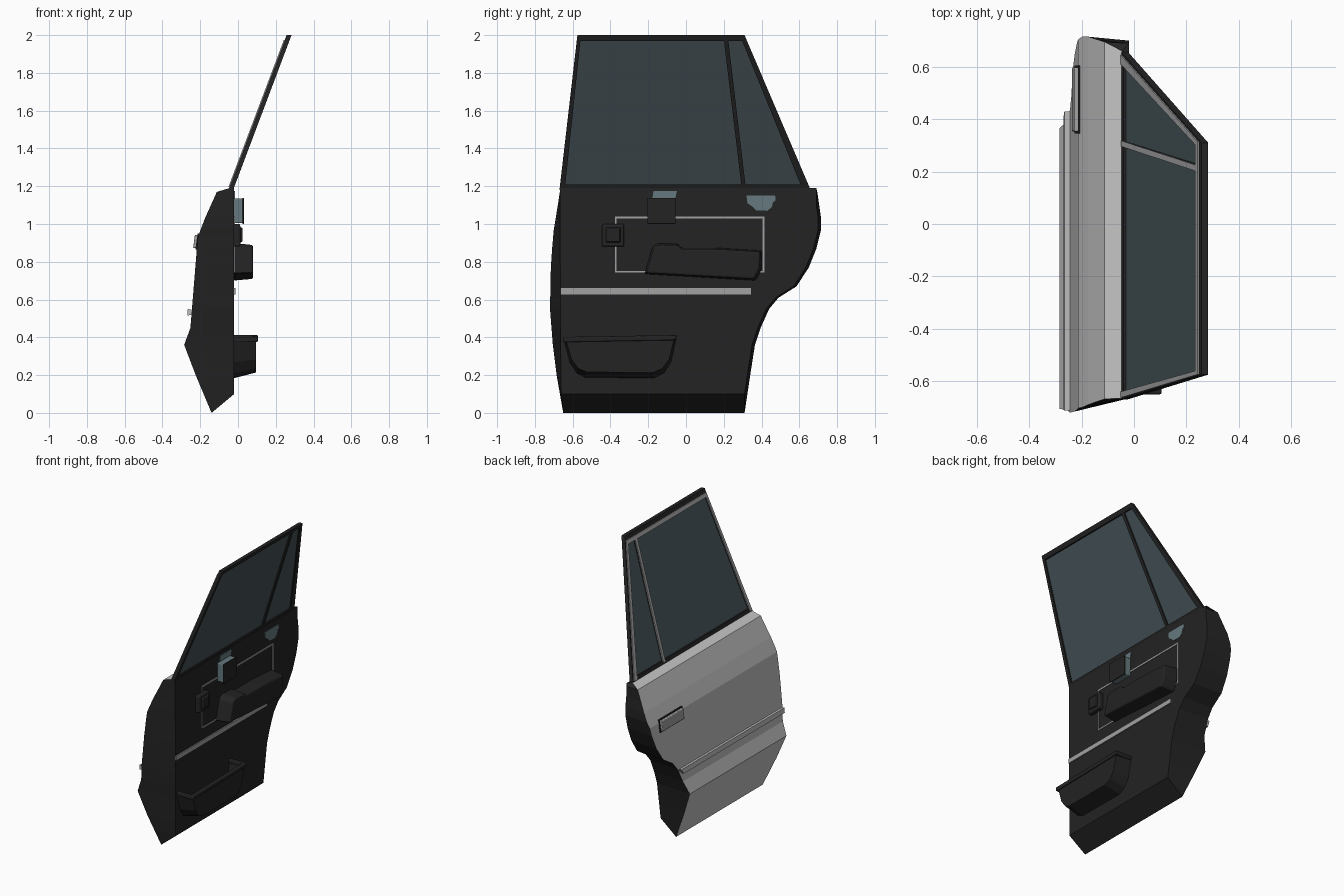
import bpy, bmesh
from mathutils import Vector

if "Cube" in bpy.data.objects:
    bpy.data.objects.remove(bpy.data.objects["Cube"])


def mat(name, c):
    m = bpy.data.materials.new(name)
    m.diffuse_color = (*c, 1)
    m.use_nodes = True
    m.node_tree.nodes["Principled BSDF"].inputs["Base Color"].default_value = m.diffuse_color
    return m


BLACK = mat("black_trim", (0.017, 0.017, 0.017))
SILVER = mat("silver_paint", (0.55, 0.55, 0.55))
GREY = mat("grey_trim", (0.36, 0.36, 0.36))
GLASS = mat("tinted_glass", (0.058, 0.082, 0.092))
METAL = mat("blue_grey_metal", (0.13, 0.19, 0.21))


def finish(name, bm, mats, bevel=0):
    bmesh.ops.remove_doubles(bm, verts=bm.verts, dist=1e-5)
    bmesh.ops.recalc_face_normals(bm, faces=bm.faces)
    me = bpy.data.meshes.new(name)
    bm.to_mesh(me)
    bm.free()
    for m in mats:
        me.materials.append(m)
    ob = bpy.data.objects.new(name, me)
    bpy.context.collection.objects.link(ob)
    if bevel:
        b = ob.modifiers.new("bevel", 'BEVEL')
        b.width, b.segments, b.limit_method, b.angle_limit = bevel, 3, 'ANGLE', 0.6
    return ob


def flat(y, z):
    return 0.0


def window(y, z):
    return -0.035 + (z - 1.19) * 0.377


def prism(name, poly, x0, x1, m, base=flat, taper=(1, 1), anchor=(0, 0), bevel=0, is_open=False):
    """Side-view (y, z) outline pushed from x0 to x1, the far end scaled about the anchor."""
    bm = bmesh.new()
    a = [bm.verts.new((base(y, z) + x0, y, z)) for y, z in poly]
    b = []
    for y, z in poly:
        y2 = anchor[0] + (y - anchor[0]) * taper[0]
        z2 = anchor[1] + (z - anchor[1]) * taper[1]
        b.append(bm.verts.new((base(y, z) + x1, y2, z2)))
    n = len(poly)
    bm.faces.new(b)
    if not is_open:
        bm.faces.new(a)
    for i in range(n - 1 if is_open else n):
        j = (i + 1) % n
        bm.faces.new((a[i], a[j], b[j], b[i]))
    return finish(name, bm, [m], bevel)


def rect(y0, y1, z0, z1):
    return [(y0, z0), (y1, z0), (y1, z1), (y0, z1)]


def interp(table, z):
    for (za, va), (zb, vb) in zip(table, table[1:]):
        if z <= zb:
            return va + (vb - va) * (z - za) / (zb - za)
    return table[-1][1]


# Door body: lofted rows, painted outer skin, black edges and inner panel
OUT_X = [(0, -.14), (.2, -.224), (.36, -.285), (.45, -.252), (.93, -.213),
         (1.03, -.175), (1.17, -.112), (1.19, -.045)]
REAR_Y = [(0, -.65), (.2, -.685), (.36, -.705), (.55, -.72), (.8, -.715),
          (.97, -.70), (1.09, -.68), (1.17, -.668), (1.19, -.665)]
INNER_Y = [(0, -.65), (.1, -.662), (1.19, -.668)]
ARCH_Y = [(0, .31), (.2, .34), (.36, .365), (.45, .395), (.55, .44), (.61, .49), (.67, .585),
          (.77, .65), (.87, .69), (.97, .715), (1.03, .715), (1.17, .695), (1.19, .66)]
bm = bmesh.new()
rows = []
for z in (0, .1, .2, .36, .45, .5, .55, .61, .64, .67, .72, .77, .87, .93, .97, 1.03, 1.1, 1.17, 1.19):
    xi = -0.02 if z >= .1 else -0.14
    y1 = interp(ARCH_Y, z)
    yi1 = y1 - 0.015 if 0 < z < 1.17 else (0.31 if z == 0 else 0.69)
    pts = [(interp(OUT_X, z), interp(REAR_Y, z)), (interp(OUT_X, z), y1),
           (xi, yi1), (xi, interp(INNER_Y, z))]
    rows.append([bm.verts.new((x, y, z)) for x, y in pts])
for r, s in zip(rows, rows[1:]):
    for i in range(4):
        j = (i + 1) % 4
        f = bm.faces.new((r[i], r[j], s[j], s[i]))
        f.material_index = 1 if i == 0 else 0
bm.faces.new(rows[-1])
bmesh.ops.dissolve_degenerate(bm, dist=1e-5, edges=bm.edges)
finish("door_body", bm, [BLACK, SILVER])

# Window frame bars (black) with grey strips on the outside
bars = {
    "rear": [(-.67, 1.18), (-.642, 1.18), (-.556, 2), (-.575, 2)],
    "front": [(.66, 1.18), (.31, 2), (.285, 2), (.618, 1.18)],
    "top": [(-.575, 2), (-.575, 1.97), (.31, 1.97), (.31, 2)],
    "sill": [(-.67, 1.18), (.655, 1.18), (.645, 1.21), (-.665, 1.21)],
    "divider": [(.296, 1.18), (.318, 1.18), (.223, 1.98), (.2, 1.98)],
}
for k, p in bars.items():
    prism("window_frame_" + k, p, -.013, .013, BLACK, window)
strips = {
    "rear": [(-.663, 1.195), (-.64, 1.195), (-.558, 1.975), (-.574, 1.975)],
    "front": [(.645, 1.195), (.314, 1.975), (.292, 1.975), (.61, 1.195)],
    "top": [(-.574, 1.975), (-.574, 1.95), (.314, 1.95), (.314, 1.975)],
    "divider": [(.296, 1.2), (.318, 1.2), (.223, 1.97), (.2, 1.97)],
}
for k, p in strips.items():
    prism("outer_strip_" + k, p, -.018, -.012, GREY, window)

# Glass panes
prism("main_glass", [(-.65, 1.2), (.3, 1.2), (.205, 1.98), (-.565, 1.98)], -.003, .003, GLASS, window)
prism("quarter_glass", [(.31, 1.2), (.62, 1.2), (.297, 1.98), (.215, 1.98)], -.003, .003, GLASS, window)


# Outside: handle and side moulding follow the skin
def skin(y, z):
    return interp(OUT_X, z)


prism("outer_handle_surround", rect(.345, .605, .865, .95), -.008, .01, BLACK, skin)
prism("outer_handle", rect(.353, .597, .872, .943), -.02, .01, GREY, skin, bevel=.005)
prism("side_moulding", [(-.71, .515), (.41, .515), (.43, .55), (-.712, .55)], -.022, .01, SILVER, skin,
      taper=(1, .6), anchor=(0, .533))

# Inside: trim strip and thin panel outline
prism("inner_trim_strip", rect(-.665, .345, .628, .66), -.025, -.013, GREY)
for i, r in enumerate([(-.375, .415, 1.03, 1.04), (-.375, .415, .742, .75),
                       (-.377, -.369, .742, 1.04), (.405, .415, .742, 1.04)]):
    prism("panel_outline_%d" % i, rect(*r), -.024, -.016, GREY)

# Armrest
prism("armrest", [(-.22, .735), (.2, .71), (.37, .70), (.40, .76), (.405, .86), (.15, .875),
                  (-.03, .875), (-.04, .895), (-.15, .9), (-.18, .88)],
      -.025, .08, BLACK, taper=(.96, .9), anchor=(.1, .79), bevel=.02)

# Map pocket with rim
pocket = prism("door_pocket", [(-.64, .385), (-.61, .27), (-.575, .215), (-.53, .193), (-.17, .19),
                               (-.12, .215), (-.085, .27), (-.06, .385)],
               -.022, .09, BLACK, taper=(.97, .86), anchor=(-.35, .385), is_open=True)
s = pocket.modifiers.new("wall", 'SOLIDIFY')
s.thickness, s.offset = .012, 0
prism("pocket_rim_front", [(-.65, .375), (-.06, .385), (-.05, .412), (-.65, .402)], .078, .105, BLACK, bevel=.006)
prism("pocket_rim_left", rect(-.65, -.625, .375, .402), -.025, .1, BLACK, bevel=.006)
prism("pocket_rim_right", rect(-.078, -.05, .385, .412), -.025, .1, BLACK, bevel=.006)

# Inner release handle, window switch and speaker plate
prism("release_handle_body", rect(-.2, -.06, 1.005, 1.135), -.025, .027, METAL, bevel=.006)
prism("release_handle_face", rect(-.205, -.055, 1.0, 1.138), .024, .032, BLACK, bevel=.003)
prism("release_recess", [(-.18, 1.12), (-.06, 1.12), (-.048, 1.175), (-.172, 1.175)], -.024, -.016, METAL)
prism("window_switch", rect(-.445, -.328, .88, 1.0), -.025, .012, BLACK, bevel=.01)
prism("window_switch_button", rect(-.425, -.345, .9, .985), .005, .025, BLACK, taper=(.85, .85),
      anchor=(-.385, .942), bevel=.005)
prism("lock_plate", [(.32, 1.15), (.325, 1.11), (.355, 1.09), (.37, 1.072), (.43, 1.07), (.455, 1.09),
                     (.46, 1.115), (.475, 1.125), (.472, 1.15)], -.024, -.016, METAL)
